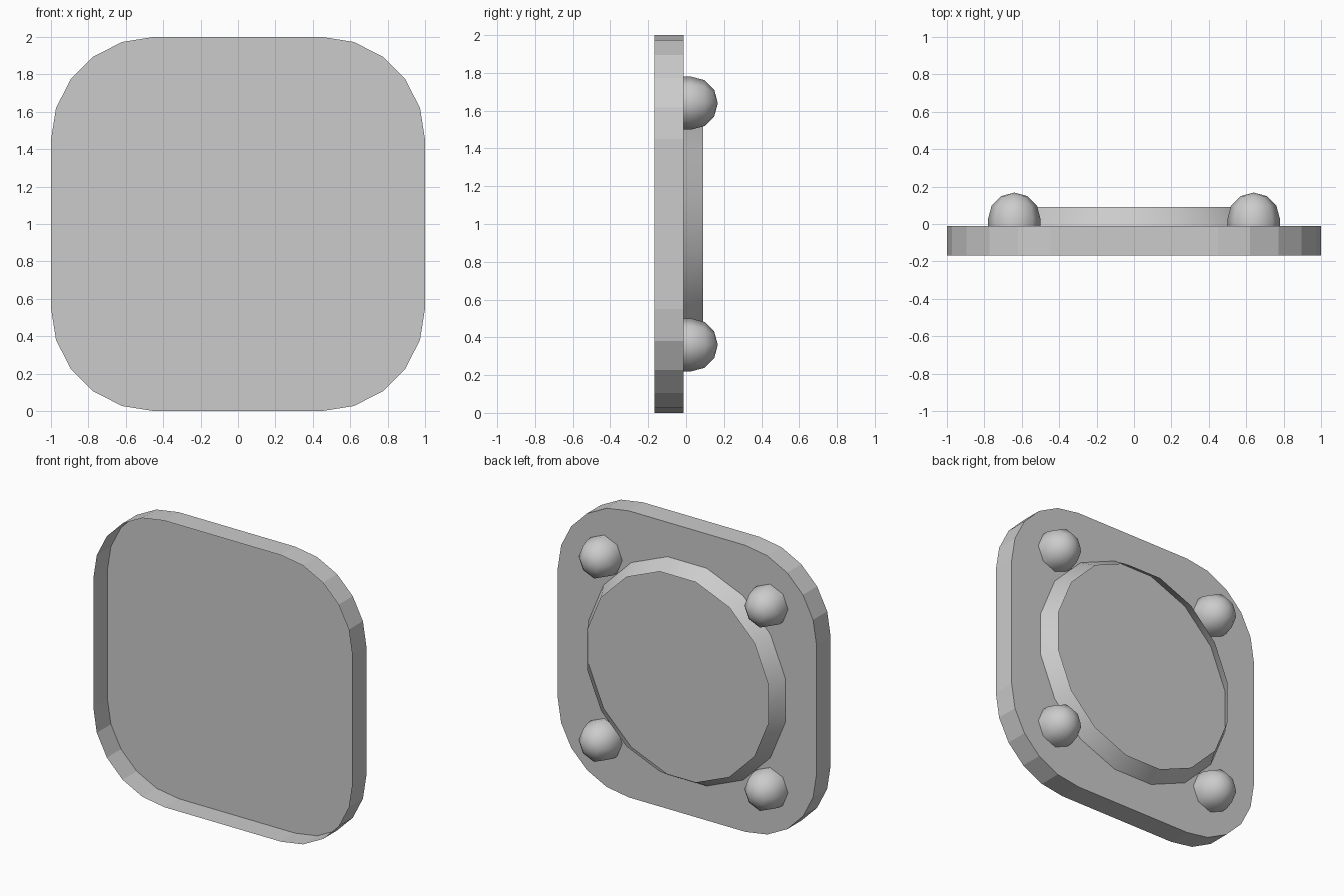
import bpy, bmesh, math

if "Cube" in bpy.data.objects:
    bpy.data.objects.remove(bpy.data.objects["Cube"])

grey = bpy.data.materials.new("grey")
grey.diffuse_color = (0.6, 0.6, 0.6, 1)
grey.use_nodes = True
grey.node_tree.nodes["Principled BSDF"].inputs["Base Color"].default_value = grey.diffuse_color


def skin(name, rings, cap=False, smooth=False):
    """Surface through outlines of (x, y, z) points, optionally closed at the last."""
    bm = bmesh.new()
    loops = [[bm.verts.new(p) for p in ring] for ring in rings]
    for a, b in zip(loops, loops[1:]):
        n = len(a)
        for i in range(n):
            j = (i + 1) % n
            bm.faces.new((a[i], a[j], b[j], b[i]))
    if cap:
        if smooth:  # pointed tip for domes
            tip = bm.verts.new(cap)
            for i in range(len(loops[-1])):
                bm.faces.new((loops[-1][i - 1], loops[-1][i], tip))
        else:
            bm.faces.new(loops[-1])
    # all outlines run the same way, so this turns every face outwards
    bmesh.ops.reverse_faces(bm, faces=bm.faces)
    for f in bm.faces:
        f.smooth = smooth
    mesh = bpy.data.meshes.new(name)
    bm.to_mesh(mesh)
    bm.free()
    mesh.materials.append(grey)
    obj = bpy.data.objects.new(name, mesh)
    bpy.context.collection.objects.link(obj)
    return obj


def circle(y, r, n, cx=0.0, cz=1.0, offset=0.5):
    return [(cx + r * math.cos(math.tau * (i + offset) / n), y,
             cz + r * math.sin(math.tau * (i + offset) / n)) for i in range(n)]


# tray-like plate, open at the front, with five-sided rounded corners
def plate_outline(y, half=1.0, r=0.55, steps=5):
    pts = []
    for q, (sx, sz) in enumerate(((1, 1), (-1, 1), (-1, -1), (1, -1))):
        for i in range(steps + 1):
            t = math.pi / 2 * (q + i / steps)
            pts.append((sx * (half - r) + r * math.cos(t), y,
                        1 + sz * (half - r) + r * math.sin(t)))
    return pts


skin("plate", [plate_outline(-0.168), plate_outline(-0.012)], cap=True)

# open sloping rim standing on the plate
skin("round_rim", [circle(-0.012, 0.775, 16), circle(0.09, 0.712, 16)], smooth=True)

# four domed studs with a short straight skirt
R, BASE = 0.14, 0.028
for side, x in (("left", -0.64), ("right", 0.64)):
    for level, z in (("lower", 0.36), ("upper", 1.64)):
        rings = [circle(-0.012, R, 8, x, z, 0)]
        for deg in (0, 30, 60):
            a = math.radians(deg)
            rings.append(circle(BASE + R * math.sin(a), R * math.cos(a), 8, x, z, 0))
        skin(f"stud_{level}_{side}", rings, cap=(x, BASE + R, z), smooth=True)
